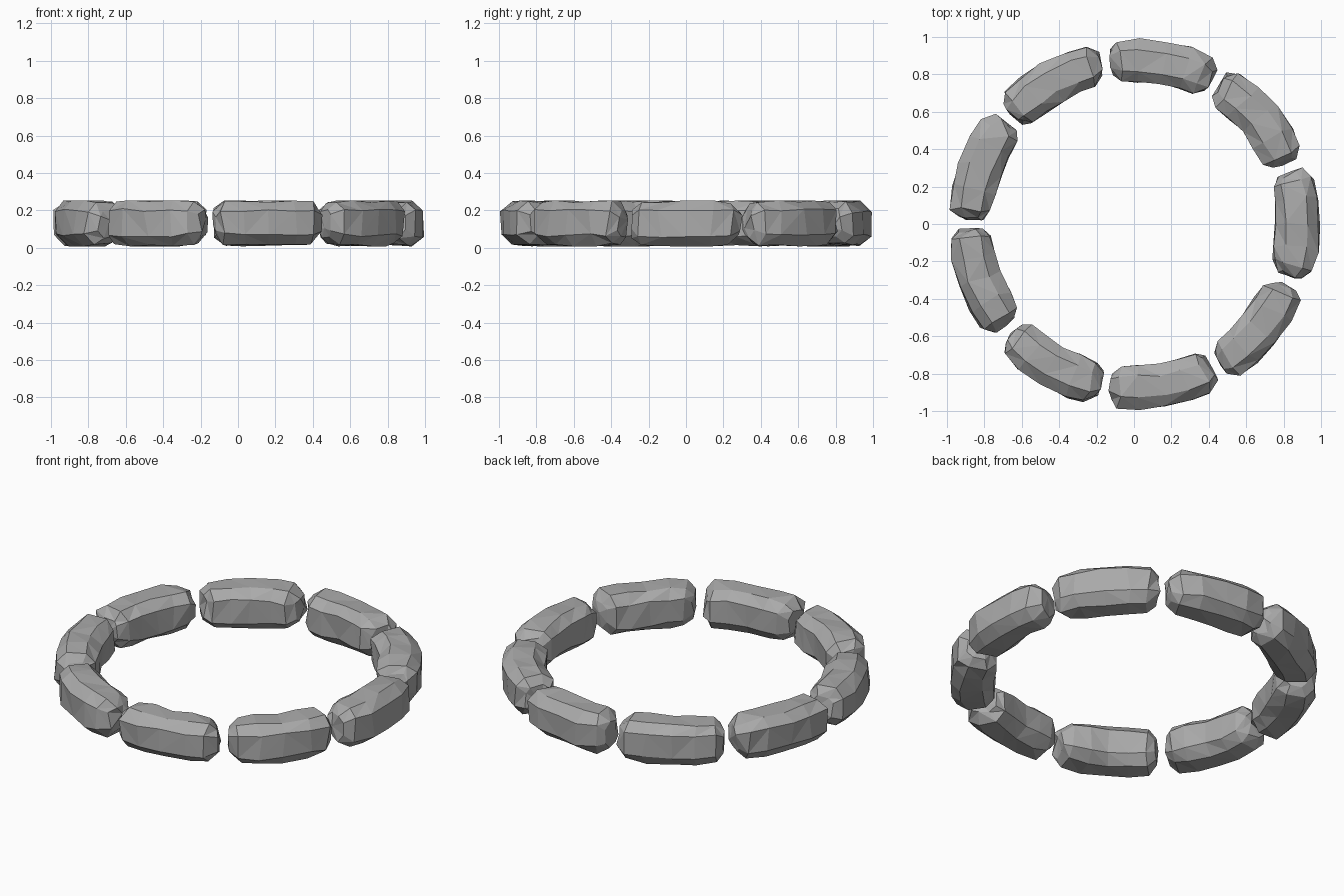
import bpy, bmesh, math, random
from mathutils import Vector

cube = bpy.data.objects.get("Cube")
if cube:
    bpy.data.objects.remove(cube, do_unlink=True)

random.seed(11)
COUNT = 9
RADIUS, MID_Z = 0.872, 0.131
HALF_ARC = math.radians(18.4)
# chamfered cross-section: radial offset, height
SECTION = [(0.120, -0.065), (0.120, 0.07), (0.062, 0.121), (-0.055, 0.121),
           (-0.113, 0.07), (-0.113, -0.065), (-0.055, -0.121), (0.062, -0.121)]
# position along the arc, size of the section there
STATIONS = [(-0.97, 0.58), (-0.80, 0.93), (-0.45, 1.0), (0.0, 0.99),
            (0.45, 1.0), (0.80, 0.93), (0.97, 0.58)]

stone_grey = bpy.data.materials.new("stone grey")
stone_grey.use_nodes = True
GREY = (0.40, 0.40, 0.40, 1)
stone_grey.diffuse_color = GREY
stone_grey.node_tree.nodes["Principled BSDF"].inputs["Base Color"].default_value = GREY


def on_arc(angle, radial, height):
    r = RADIUS + radial
    return Vector((r * math.cos(angle), r * math.sin(angle), MID_Z + height))


def jitter(amount):
    return random.uniform(-amount, amount)


def make_stone(index):
    centre = math.tau * index / COUNT
    bm = bmesh.new()
    rings = []
    for t, size in STATIONS:
        ring = []
        for radial, height in SECTION:
            angle = centre + HALF_ARC * (t + jitter(0.05))
            r = radial * size + jitter(0.009)
            h = max(-0.123, min(0.123, height * size + jitter(0.010)))
            ring.append(bm.verts.new(on_arc(angle, r, h)))
        rings.append(ring)

    # chipped sides, each quad split along a random diagonal
    n = len(SECTION)
    for a, b in zip(rings, rings[1:]):
        for i in range(n):
            j = (i + 1) % n
            quad = [a[i], a[j], b[j], b[i]]
            if random.random() < 0.5:
                quad = quad[1:] + quad[:1]
            bm.faces.new(quad[:3])
            bm.faces.new((quad[0], quad[2], quad[3]))

    # blunt ends
    for ring, side in ((rings[0], -1), (rings[-1], 1)):
        tip = bm.verts.new(on_arc(centre + side * HALF_ARC * 1.01, jitter(0.03), jitter(0.03)))
        for i in range(n):
            bm.faces.new((ring[i], ring[(i + 1) % n], tip))

    bmesh.ops.recalc_face_normals(bm, faces=bm.faces)
    mesh = bpy.data.meshes.new(f"stone_{index + 1}")
    bm.to_mesh(mesh)
    bm.free()
    mesh.materials.append(stone_grey)
    bpy.context.collection.objects.link(bpy.data.objects.new(mesh.name, mesh))


# ring of stones
for k in range(COUNT):
    make_stone(k)
